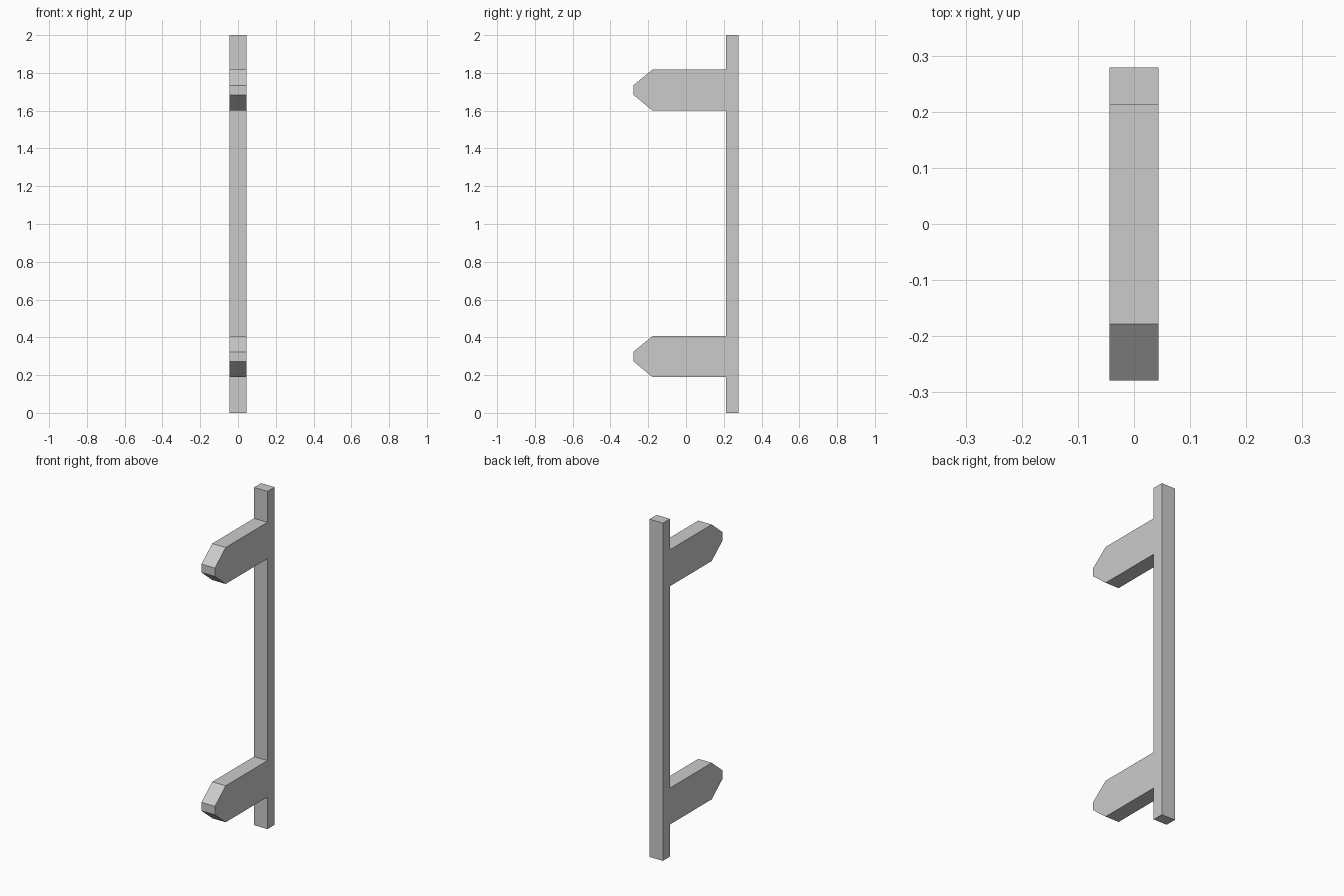
import bpy
import bmesh

if "Cube" in bpy.data.objects:
    bpy.data.objects.remove(bpy.data.objects["Cube"])

HALF_WIDTH = 0.044


def extrude_profile(name, points):
    """Extrude a (y, z) outline across the full width in x."""
    bm = bmesh.new()
    face = bm.faces.new([bm.verts.new((-HALF_WIDTH, y, z)) for y, z in points])
    out = bmesh.ops.extrude_face_region(bm, geom=[face])
    moved = [v for v in out["geom"] if isinstance(v, bmesh.types.BMVert)]
    bmesh.ops.translate(bm, verts=moved, vec=(2 * HALF_WIDTH, 0, 0))
    bmesh.ops.recalc_face_normals(bm, faces=bm.faces)
    mesh = bpy.data.meshes.new(name)
    bm.to_mesh(mesh)
    bm.free()
    obj = bpy.data.objects.new(name, mesh)
    bpy.context.collection.objects.link(obj)
    return obj


# Upright bar at the back
extrude_profile("upright_bar", [(0.213, 0), (0.279, 0), (0.279, 2), (0.213, 2)])

# Two arms with tapered, blunt tips
for name, z in (("lower_arm", 0.298), ("upper_arm", 1.709)):
    extrude_profile(name, [
        (0.213, z - 0.108), (0.213, z + 0.108), (-0.178, z + 0.108),
        (-0.279, z + 0.025), (-0.279, z - 0.025), (-0.178, z - 0.108),
    ])
